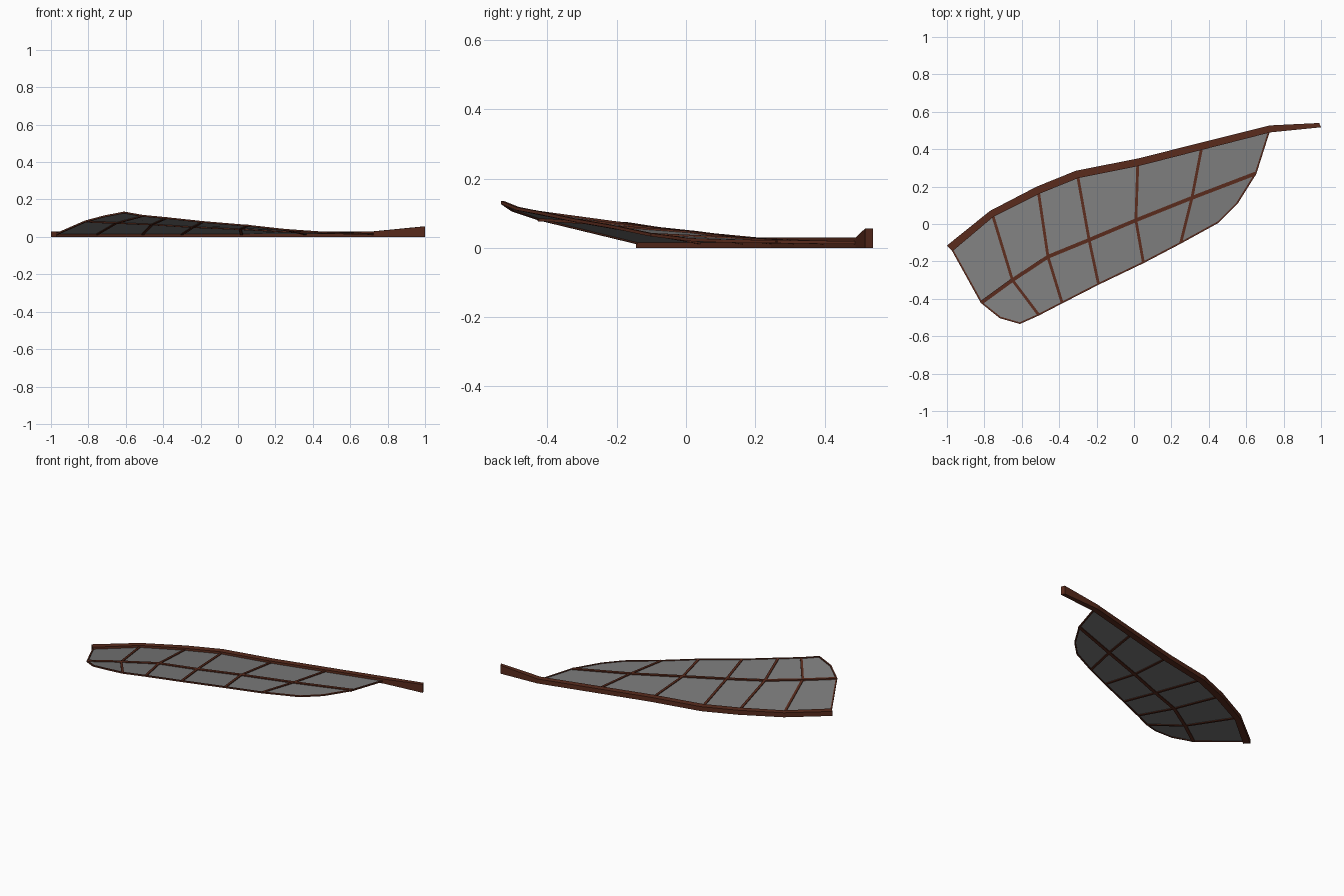
import bpy
from mathutils import Vector

if "Cube" in bpy.data.objects:
    bpy.data.objects.remove(bpy.data.objects["Cube"])


def material(name, color):
    m = bpy.data.materials.new(name)
    m.diffuse_color = color
    m.use_nodes = True
    m.node_tree.nodes["Principled BSDF"].inputs["Base Color"].default_value = m.diffuse_color
    return m


brown = material("brown_wood", (0.1, 0.024, 0.012, 1))
grey = material("grey_film", (0.2, 0.2, 0.2, 1))


def add_object(name, verts, faces, mat):
    me = bpy.data.meshes.new(name)
    me.from_pydata(verts, [], faces)
    me.materials.append(mat)
    ob = bpy.data.objects.new(name, me)
    bpy.context.collection.objects.link(ob)
    return ob


def loft(name, rings, mat):
    """Closed bar through four-sided rings, with end caps."""
    verts = [v for r in rings for v in r]
    faces = [(0, 1, 2, 3)]
    for i in range(len(rings) - 1):
        a = 4 * i
        for k in range(4):
            n = (k + 1) % 4
            faces.append((a + k, a + 4 + k, a + 4 + n, a + n))
    e = len(verts)
    faces.append((e - 1, e - 2, e - 3, e - 4))
    return add_object(name, verts, faces, mat)


def bar(name, path, width, height):
    """Rectangular strip following a path, mitred in plan."""
    pts = [Vector(p) for p in path]
    rings = []
    for i, p in enumerate(pts):
        d = pts[min(i + 1, len(pts) - 1)] - pts[max(i - 1, 0)]
        s = Vector((-d.y, d.x, 0)).normalized() * width / 2
        h = Vector((0, 0, height / 2))
        rings.append([p - s - h, p + s - h, p + s + h, p - s + h])
    return loft(name, rings, brown)


# Leading spar: outer x, y, inner x, y, top z
spar = [(-1, -.115, -.97, -.145, .03), (-.77, .07, -.75, .04, .03),
        (-.52, .2, -.51, .16, .03), (-.31, .285, -.30, .245, .03),
        (.02, .35, .025, .31, .03), (.725, .527, .73, .49, .03),
        (.99, .54, 1.0, .517, .056)]
loft("leading_spar", [[(a, b, 0), (c, d, 0), (c, d, t), (a, b, t)]
                      for a, b, c, d, t in spar], brown)

# Membrane control lines
root = [(-.97, -.14, .015), (-.755, .045, .015), (-.51, .165, .015),
        (-.30, .25, .015), (.02, .315, .015), (.36, .40, .015), (.72, .49, .015)]
mid = [(-.815, -.42, .083), (-.65, -.30, .076), (-.46, -.175, .068),
       (-.24, -.085, .054), (.01, .02, .043), (.31, .14, .027), (.65, .27, .018)]
trail = [(-.51, -.485, .113), (-.385, -.42, .101), (-.19, -.32, .08),
         (.05, -.205, .06), (.25, -.10, .038)]
outer_tip = [(-.715, -.50, .11), (-.61, -.53, .131)]
inner_tip = [(.45, .01, .024), (.55, .11, .02)]

# Membrane panels: upper row, lower row, rounded corner panels
panels = [[root[i], mid[i], mid[i + 1], root[i + 1]] for i in range(6)]
panels += [[mid[i + 1], trail[i], trail[i + 1], mid[i + 2]] for i in range(4)]
panels += [[mid[0], *outer_tip, trail[0], mid[1]],
           [mid[5], trail[4], *inner_tip, mid[6]]]
verts, faces = [], []
for p in panels:
    faces.append(list(range(len(verts), len(verts) + len(p))))
    verts += p
add_object("wing_membrane", verts, faces, grey)

# Long vein, cross ribs and thin edge trim
bar("long_vein", mid, .02, .012)
for i in range(5):
    bar(f"cross_rib_{i + 1}", [root[i + 1], mid[i + 1], trail[i]], .015, .01)
bar("edge_trim", [root[0], mid[0], *outer_tip, *trail, *inner_tip, mid[6], root[6]],
    .009, .009)
